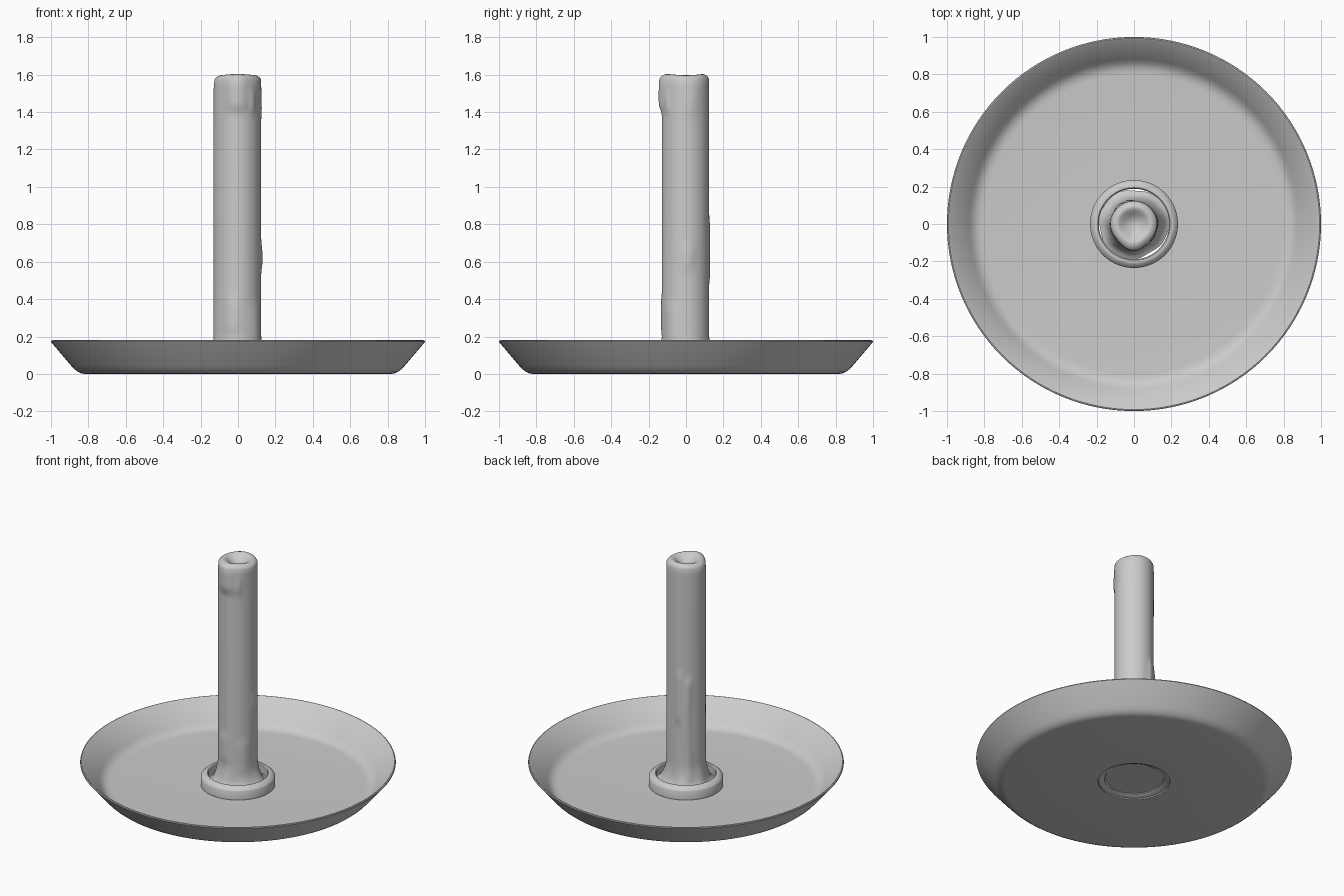
import bpy, bmesh, math

if "Cube" in bpy.data.objects:
    bpy.data.objects.remove(bpy.data.objects["Cube"])


def finish(name, bm, angle):
    bmesh.ops.remove_doubles(bm, verts=bm.verts, dist=1e-5)
    bmesh.ops.recalc_face_normals(bm, faces=bm.faces)
    me = bpy.data.meshes.new(name)
    bm.to_mesh(me)
    bm.free()
    ob = bpy.data.objects.new(name, me)
    bpy.context.collection.objects.link(ob)
    bpy.ops.object.select_all(action='DESELECT')
    ob.select_set(True)
    bpy.context.view_layer.objects.active = ob
    bpy.ops.object.shade_smooth_by_angle(angle=math.radians(angle))
    return ob


def revolve(name, rows, seg, closed=False, shape=None, angle=30):
    """Turn (radius, z) rows about the z axis; shape may vary each point."""
    bm = bmesh.new()
    rings = []
    for r, z in rows:
        ring = []
        for i in range(seg):
            a = 2 * math.pi * i / seg
            rr, zz = shape(r, z, a) if shape else (r, z)
            ring.append(bm.verts.new((rr * math.cos(a), rr * math.sin(a), zz)))
        rings.append(ring)
    pairs = list(zip(rings, rings[1:]))
    if closed:
        pairs.append((rings[-1], rings[0]))
    for lo, hi in pairs:
        for i in range(seg):
            j = (i + 1) % seg
            bm.faces.new((lo[i], lo[j], hi[j], hi[i]))
    if not closed:
        bm.faces.new(rings[0])
        bm.faces.new(rings[-1])
    return finish(name, bm, angle)


# Shallow dish with sloping wall and a hole in the floor for the collar
dish = [(0.228, 0.0), (0.82, 0.0), (0.838, 0.003), (0.856, 0.011), (0.874, 0.025),
        (0.892, 0.044), (0.994, 0.164), (1.0, 0.172), (0.998, 0.178), (0.992, 0.18),
        (0.985, 0.177), (0.882, 0.055), (0.866, 0.038), (0.848, 0.025),
        (0.826, 0.017), (0.80, 0.015), (0.228, 0.015)]
revolve("dish", dish, 128, closed=True)

# Bevelled collar holding the candle
collar = [(0.212, 0.006), (0.225, 0.006), (0.235, 0.016), (0.235, 0.075),
          (0.231, 0.082), (0.213, 0.098), (0.207, 0.1), (0.194, 0.1),
          (0.188, 0.094), (0.188, 0.018)]
revolve("collar", collar, 96, closed=True, angle=35)

# Wax drips: angle in degrees, angular width, bottom z, top z, thickness
DRIPS = [(-92, 26, 1.41, 1.66, 0.017), (-88, 34, 0.10, 1.60, 0.005),
         (-105, 20, 0.22, 0.42, 0.007), (5, 16, 0.56, 0.70, 0.007),
         (12, 18, 1.38, 1.52, 0.004), (180, 30, 0.10, 1.58, 0.006),
         (130, 13, 0.10, 0.82, 0.009), (105, 10, 0.50, 0.86, 0.008),
         (-40, 20, 0.15, 0.38, 0.006), (-55, 9, 1.40, 1.53, 0.006)]


def step(a, b, x):
    t = max(0.0, min(1.0, (x - a) / (b - a)))
    return t * t * (3 - 2 * t)


def wax(r, z, a):
    add = 0.0
    for deg, width, z0, z1, thick in DRIPS:
        d = math.degrees(a) - deg + 3 * math.sin(7 * z + deg)
        d = (d + 180) % 360 - 180
        along = step(z0 - 0.03, z0 + 0.04, z) * (1 - step(z1 - 0.06, z1 + 0.03, z))
        add += thick * along * math.exp(-(d / width) ** 2)
    # pooled wax spreading unevenly at the foot
    foot = 1 - step(0.05, 0.19, z)
    add += foot * (0.005 * math.sin(2 * a + 0.6) + 0.006 * math.sin(3 * a + 1)
                   + 0.003 * math.sin(7 * a))
    # uneven melted lip, lower at the sides
    top = step(1.56, 1.6, z)
    dz = -0.006 * top * math.cos(a) ** 2
    return r + add * min(1.0, r / 0.12), z + dz


# Candle: foot, straight sides, rounded lip and melted hollow
rows = [(0.187, 0.022), (0.187, 0.045), (0.166, 0.055), (0.152, 0.075),
        (0.142, 0.10), (0.133, 0.13), (0.127, 0.165)]
rows += [(0.124, 0.2 + 0.02 * i) for i in range(68)]
rows += [(0.088 + 0.036 * math.cos(t * math.pi / 12),
          1.567 + 0.036 * math.sin(t * math.pi / 12)) for t in range(1, 7)]
rows += [(0.076, 1.597), (0.062, 1.586), (0.046, 1.573), (0.03, 1.563),
         (0.014, 1.558), (0.003, 1.557)]
revolve("candle", rows, 96, shape=wax, angle=60)
